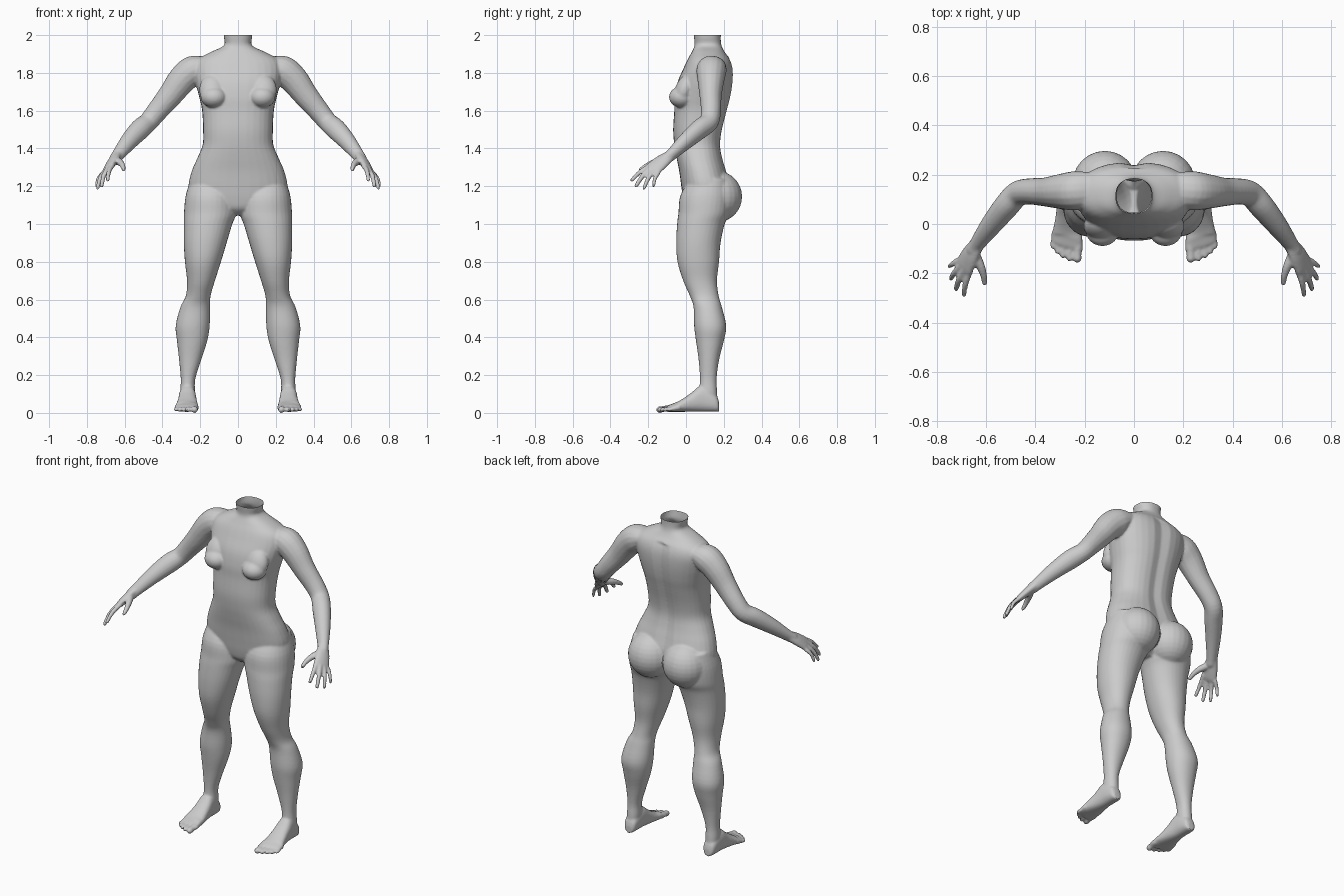
import bpy, bmesh, math
from mathutils import Vector, Matrix

if "Cube" in bpy.data.objects:
    bpy.data.objects.remove(bpy.data.objects["Cube"])

parts = []
SEG = 32


def refine(rows, n=4):
    """Catmull-Rom interpolation of rows of numbers."""
    out = []
    for i in range(len(rows) - 1):
        p = [rows[max(i - 1, 0)], rows[i], rows[i + 1], rows[min(i + 2, len(rows) - 1)]]
        for k in range(n):
            t = k / n
            out.append([0.5 * (2 * b + (c - a) * t + (2 * a - 5 * b + 4 * c - d) * t * t
                               + (3 * b - a - 3 * c + d) * t ** 3) for a, b, c, d in zip(*p)])
    return out + [list(rows[-1])]


def finish(name, bm):
    bmesh.ops.recalc_face_normals(bm, faces=bm.faces)
    me = bpy.data.meshes.new(name)
    bm.to_mesh(me)
    bm.free()
    ob = bpy.data.objects.new(name, me)
    bpy.context.collection.objects.link(ob)
    parts.append(ob)


def loft(name, rings):
    bm = bmesh.new()
    loops = [[bm.verts.new(p) for p in r] for r in rings]
    for a, b in zip(loops, loops[1:]):
        for i in range(len(a)):
            j = (i + 1) % len(a)
            bm.faces.new((a[i], a[j], b[j], b[i]))
    bm.faces.new(loops[0])
    bm.faces.new(loops[-1])
    finish(name, bm)


def spow(v, e):
    return math.copysign(abs(v) ** e, v)


def stack(name, rows, e=0.9, groove=0.0, sx=1):
    """Horizontal sections: z, x min, x max, y front, y back."""
    rings = []
    for z, x0, x1, y0, y1 in refine(rows):
        ring = []
        for i in range(SEG):
            a = 2 * math.pi * i / SEG
            x = (x0 + x1) / 2 + (x1 - x0) / 2 * spow(math.cos(a), e)
            y = (y0 + y1) / 2 + (y1 - y0) / 2 * spow(math.sin(a), e)
            if math.sin(a) > 0 and z < 1.88:
                y -= groove * math.exp(-(x / 0.035) ** 2)
            ring.append((sx * x, y, z))
        rings.append(ring)
    loft(name, rings)


def tube(name, rows, side=(0, 1, 0), sx=1, n=4):
    """Limb along a path: x, y, z, radius along side, radius across, with round ends."""
    rows = refine(rows, n)
    P = [Vector(r[:3]) for r in rows]
    rings = []
    for i, r in enumerate(rows):
        t = (P[min(i + 1, len(P) - 1)] - P[max(i - 1, 0)]).normalized()
        u = Vector(side)
        u = (u - t * u.dot(t)).normalized()
        w = t.cross(u)
        end = -1 if i == 0 else 1 if i == len(rows) - 1 else 0
        caps = [(0, 1)]
        if end:
            caps = [(0, 1), (0.5, 0.87), (0.85, 0.5), (0.98, 0.15)]
            if end < 0:
                caps.reverse()
        for off, s in caps:
            c = P[i] + t * end * off * min(r[3], r[4])
            ring = []
            for k in range(16):
                a = 2 * math.pi * k / 16
                p = c + u * math.cos(a) * r[3] * s + w * math.sin(a) * r[4] * s
                ring.append((sx * p.x, p.y, p.z))
            rings.append(ring)
    loft(name, rings)


def ball(name, c, r, tilt=0.0):
    bm = bmesh.new()
    m = Matrix.Translation(c) @ Matrix.Rotation(tilt, 4, 'X') @ Matrix.Diagonal((*r, 1))
    bmesh.ops.create_uvsphere(bm, u_segments=24, v_segments=16, radius=1, matrix=m)
    finish(name, bm)


# Torso and neck
torso = [(2.04, .08, .035, .19), (1.99, .075, .042, .184), (1.945, .075, .045, .188),
         (1.91, .145, .03, .205), (1.87, .215, .008, .235), (1.82, .235, -.015, .25),
         (1.75, .225, -.045, .25), (1.67, .205, -.06, .238), (1.6, .19, -.062, .22),
         (1.5, .185, -.068, .195), (1.42, .187, -.062, .185), (1.35, .215, -.05, .195),
         (1.28, .245, -.036, .215), (1.2, .262, -.025, .235), (1.13, .24, -.015, .22),
         (1.08, .13, .0, .19), (1.045, .05, .04, .15)]
stack("torso", [(z, -w, w, a, b) for z, w, a, b in torso], 0.86, 0.014)

for sx in (1, -1):
    # Breast and buttock
    ball("breast", (sx * .128, -.022, 1.672), (.07, .068, .057))
    ball("upper_breast", (sx * .135, -.008, 1.71), (.07, .05, .085), -0.35)
    ball("buttock", (sx * .118, .165, 1.145), (.132, .132, .135))

    # Leg
    stack("leg", [(1.24, .06, .25, .02, .22), (1.15, .015, .277, -.03, .24),
                  (1.06, .008, .286, -.04, .232), (1.0, .03, .287, -.047, .205),
                  (.9, .06, .287, -.052, .183), (.8, .09, .281, -.045, .175),
                  (.7, .122, .27, -.015, .164), (.62, .145, .276, .02, .173),
                  (.56, .148, .305, .04, .19), (.46, .15, .33, .043, .213),
                  (.38, .163, .323, .053, .2), (.28, .195, .312, .067, .175),
                  (.18, .226, .303, .074, .162), (.11, .228, .306, .07, .165),
                  (.05, .232, .304, .07, .168)], 0.95, sx=sx)

    # Foot: y, x centre, half width, top height
    foot = [(.176, .268, .018, .05), (.165, .268, .034, .085), (.13, .268, .041, .12),
            (.08, .268, .045, .145), (.03, .268, .05, .108), (-.02, .27, .058, .073),
            (-.06, .272, .064, .052), (-.09, .271, .063, .04), (-.105, .265, .05, .028)]
    rings = []
    for y, cx, w, h in refine(foot):
        rings.append([(sx * (cx + w * spow(math.cos(a), .85)), y + .3 * w * math.cos(a) * (y < -.05),
                       .006 + (h - .006) * (.5 + .5 * spow(math.sin(a), .8)))
                      for a in (2 * math.pi * i / SEG for i in range(SEG))])
    loft("foot", rings)

    # Toes
    for x0, x1, y, r in ((.226, .23, -.14, .018), (.256, .262, -.14, .0125),
                         (.279, .288, -.128, .012), (.3, .309, -.112, .0115), (.317, .328, -.092, .011)):
        tube("toe", [(x0, y + .06, .026, r, r), (x1, y + .025, .022, r * .9, r * .9),
                     (x1, y, .017, r, r)], (1, 0, 0), sx)

    # Arm
    tube("arm", [(.17, .14, 1.84, .07, .05), (.235, .135, 1.815, .08, .078),
                 (.295, .132, 1.765, .072, .076), (.36, .13, 1.68, .059, .065),
                 (.43, .132, 1.595, .053, .056), (.475, .12, 1.54, .052, .052),
                 (.52, .07, 1.5, .05, .055), (.58, -.005, 1.435, .042, .046),
                 (.635, -.08, 1.365, .03, .034), (.65, -.105, 1.345, .03, .032)], (0, 1, 0), sx)

    # Palm
    across = (.045, .055, -.04)
    tube("palm", [(.643, -.09, 1.358, .033, .024), (.663, -.125, 1.332, .043, .024),
                  (.685, -.165, 1.3, .048, .019), (.692, -.178, 1.29, .046, .015)], across, sx)

    # Fingers: knuckle, tip, radius
    for a, b, r in (((.664, -.185, 1.312), (.69, -.287, 1.232), .0125),
                    ((.688, -.185, 1.297), (.722, -.264, 1.202), .013),
                    ((.705, -.17, 1.281), (.743, -.222, 1.19), .012),
                    ((.715, -.147, 1.27), (.75, -.172, 1.203), .0108)):
        a, b = Vector(a), Vector(b)
        m = a.lerp(b, .5) + Vector((.006, -.004, .006))
        tube("finger", [(*a, r * 1.1, r * 1.1), (*m, r, r), (*b, r * .8, r * .8)], across, sx)

    # Thumb
    tube("thumb", [(.648, -.12, 1.338, .022, .022), (.623, -.17, 1.325, .0185, .018),
                   (.61, -.21, 1.307, .014, .014), (.606, -.24, 1.288, .011, .011)], across, sx)

# Fuse all parts into one skin
bpy.ops.object.select_all(action='DESELECT')
for ob in parts:
    ob.select_set(True)
body = parts[0]
bpy.context.view_layer.objects.active = body
bpy.ops.object.join()
body.name = "body"
rem = body.modifiers.new("fuse", 'REMESH')
rem.mode = 'VOXEL'
rem.voxel_size = 0.0065
smo = body.modifiers.new("relax", 'SMOOTH')
smo.factor = 0.5
smo.iterations = 4
for m in ("fuse", "relax"):
    bpy.ops.object.modifier_apply(modifier=m)

# Open the neck
bm = bmesh.new()
bm.from_mesh(body.data)
bmesh.ops.bisect_plane(bm, geom=bm.verts[:] + bm.edges[:] + bm.faces[:],
                       plane_co=(0, 0, 2), plane_no=(0, 0, 1), clear_outer=True)
low = min(v.co.z for v in bm.verts)
for v in bm.verts:
    if v.co.z < .1:
        v.co.z -= low * (1 - v.co.z / .1)
bm.to_mesh(body.data)
bm.free()
bpy.ops.object.shade_smooth_by_angle(angle=math.radians(40))
